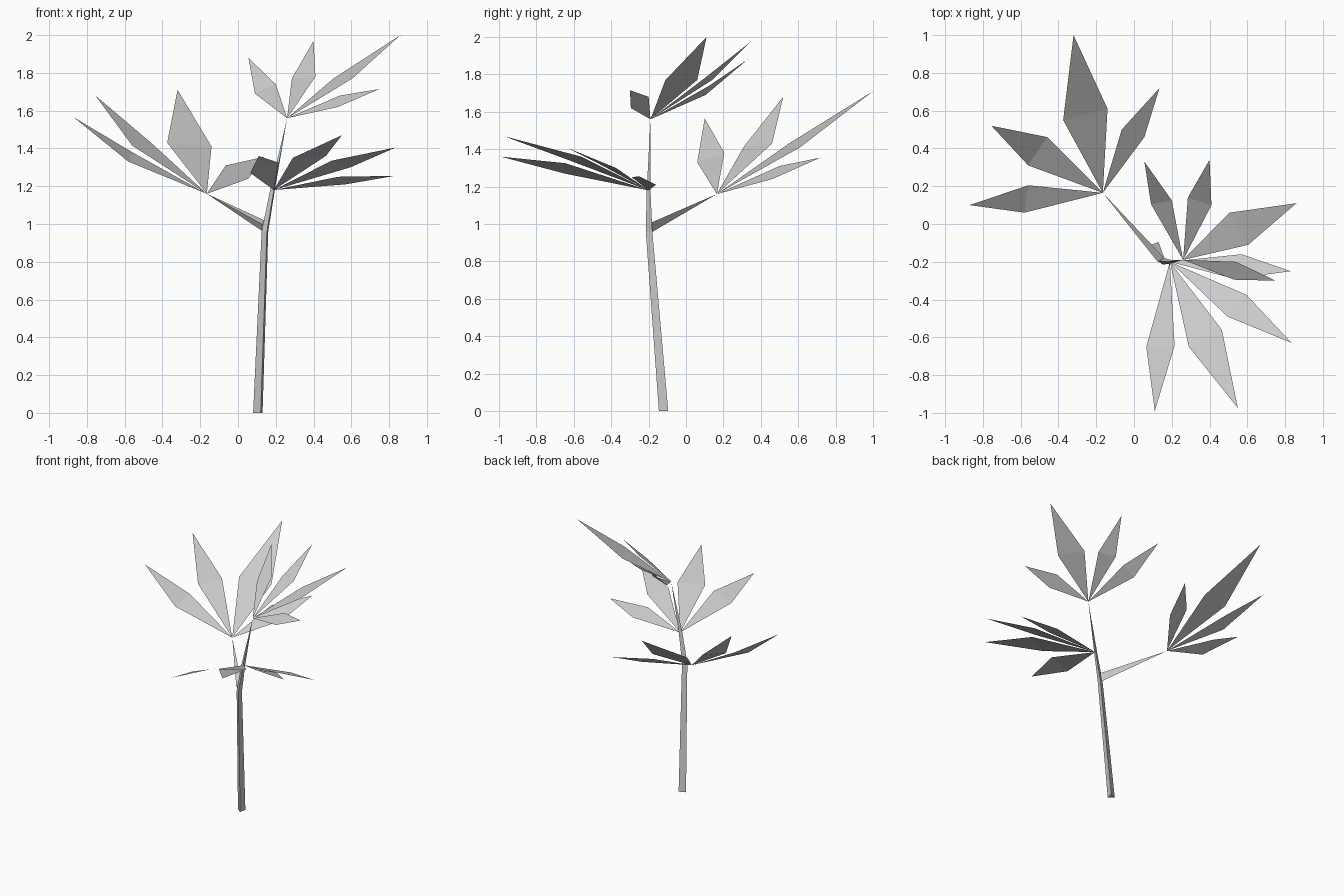
import bpy
import bmesh
from mathutils import Vector

default_cube = bpy.data.objects.get("Cube")
if default_cube:
    bpy.data.objects.remove(default_cube, do_unlink=True)

grey = bpy.data.materials.new("pale_grey")
grey.use_nodes = True
colour = (0.6, 0.6, 0.6, 1.0)
grey.diffuse_color = colour
grey.node_tree.nodes["Principled BSDF"].inputs["Base Color"].default_value = colour


def point(values):
    """Turn hundredths of a unit into a position."""
    return Vector(values) / 100


def finish(bm, name):
    """Store a bmesh as a flat-shaded object with the shared material."""
    mesh = bpy.data.meshes.new(name)
    bm.to_mesh(mesh)
    bm.free()
    mesh.materials.append(grey)
    obj = bpy.data.objects.new(name, mesh)
    bpy.context.scene.collection.objects.link(obj)
    return obj


def tapered_stem(name, rings, tip=None):
    """Join three-sided rings into a stem that may end in a point."""
    bm = bmesh.new()
    loops = [[bm.verts.new(point(p)) for p in ring] for ring in rings]
    for low, high in zip(loops, loops[1:]):
        for i in range(3):
            j = (i + 1) % 3
            bm.faces.new((low[i], low[j], high[j], high[i]))
    bm.faces.new(loops[0])
    if tip:
        end = bm.verts.new(point(tip))
        for i in range(3):
            bm.faces.new((loops[-1][i], loops[-1][(i + 1) % 3], end))
    else:
        bm.faces.new(loops[-1])
    bmesh.ops.recalc_face_normals(bm, faces=bm.faces[:])
    return finish(bm, name)


def leaf(name, base, tip, side_a, side_b):
    """Kite-shaped leaf, creased across its widest part, facing upwards."""
    bm = bmesh.new()
    b, t, l, r = [bm.verts.new(point(p)) for p in (base, tip, side_a, side_b)]
    inner = bm.faces.new((b, r, l))
    outer = bm.faces.new((r, t, l))
    bm.normal_update()
    if inner.normal.z + outer.normal.z < 0:
        bmesh.ops.reverse_faces(bm, faces=bm.faces[:])
    return finish(bm, name)


def spray(name, base, leaves):
    for number, corners in enumerate(leaves, start=1):
        leaf(f"{name}_leaf_{number}", base, *corners)


# Where each spray of leaves grows from
side_node = (-16.5, 16.5, 116)
top_node = (26, -19, 156)
front_node = (19, -20, 118)

# Trunk, bending at the fork and narrowing to the top spray
tapered_stem("trunk", [
    [(8, -11.5, 0), (13, -9.5, 0), (12, -14.5, 0)],
    [(12.5, -19.5, 96), (16, -18, 96), (15.3, -21.5, 96)],
    [(17, -20, 118), (19.5, -19, 118), (19, -21, 118)],
], top_node)

# Side branch
tapered_stem("side_branch", [
    [(12.5, -20, 100), (16, -18, 101), (14, -18.5, 95.5)],
], side_node)

# Each leaf: tip, then the two widest corners
spray("side", side_node, [
    [(-87, 10, 156.5), (-56, 20.5, 138), (-58, 6, 133)],
    [(-75.5, 52, 168), (-46, 46, 143), (-56, 31, 141.5)],
    [(-32, 100, 171), (-14, 61, 141), (-37.5, 55, 143)],
    [(13.5, 72, 135.5), (5.5, 46, 124), (-6.5, 50, 131)],
])
spray("top", top_node, [
    [(5.5, 33, 188), (20, 12.5, 174), (9, 10.5, 169)],
    [(40, 34, 197), (41, 10, 178), (28.5, 14, 177)],
    [(86, 11, 200), (60.5, -11, 177), (50.5, 6, 177)],
    [(75, -30, 171.5), (53, -29.5, 162), (54, -20, 168)],
])
spray("front", front_node, [
    [(11, -99, 136), (6.5, -65, 127), (21.5, -64.5, 132.5)],
    [(55, -97.5, 147), (29, -65, 135), (46.5, -56, 136)],
    [(83.5, -63, 140.5), (49.5, -49, 133.5), (59.5, -37.5, 130)],
    [(83, -25, 125.5), (53, -29, 125), (57, -16, 121)],
])
